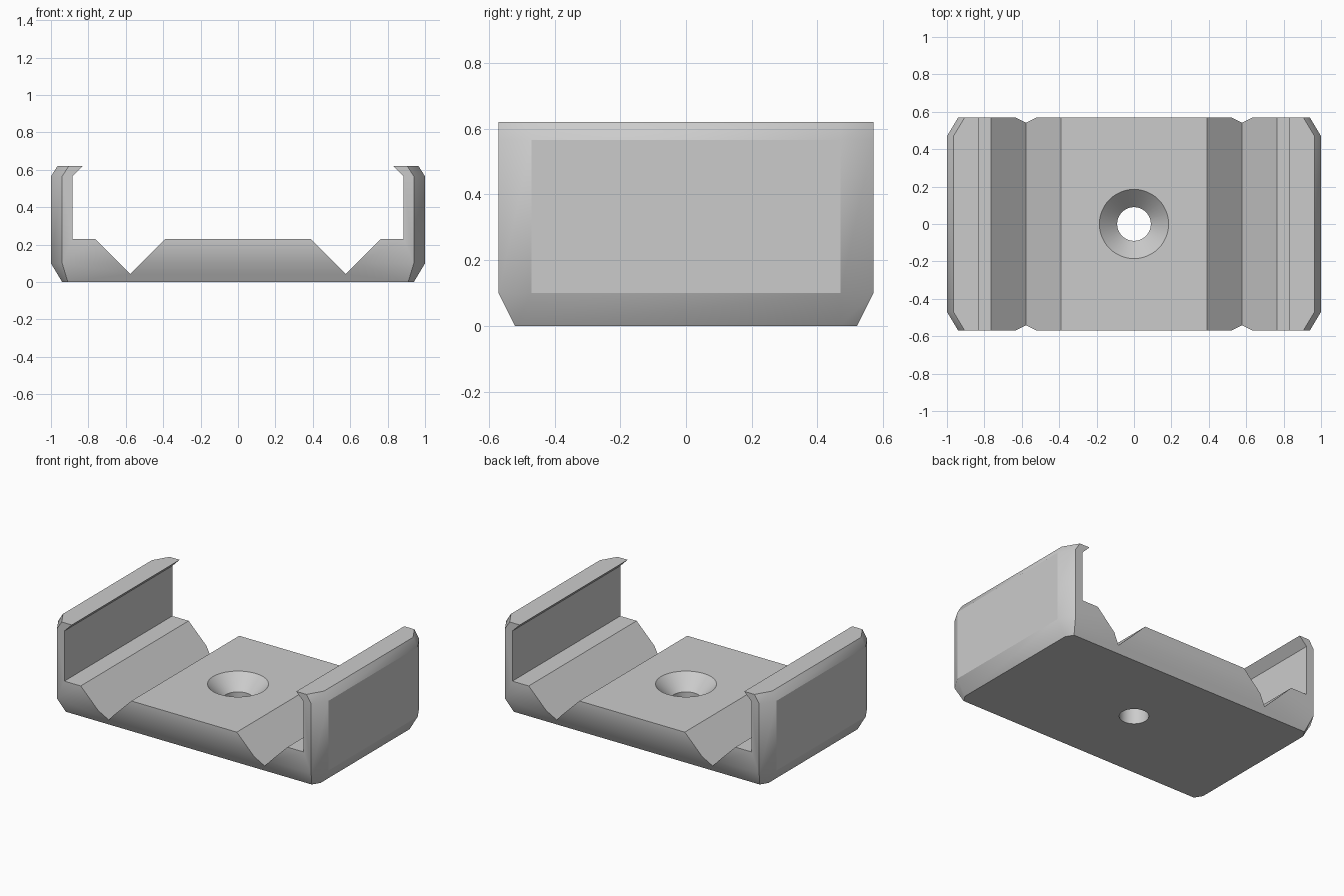
import bpy, bmesh
from math import cos, sin, pi, radians

cube = bpy.data.objects.get("Cube")
if cube:
    bpy.data.objects.remove(cube, do_unlink=True)

grey = bpy.data.materials.new("plain grey")
grey.use_nodes = True
grey.diffuse_color = (0.6, 0.6, 0.6, 1)
grey.node_tree.nodes["Principled BSDF"].inputs["Base Color"].default_value = (0.6, 0.6, 0.6, 1)


def loft(name, rings):
    """Solid through equal-length rings of points, capped at both ends."""
    bm = bmesh.new()
    loops = [[bm.verts.new(p) for p in ring] for ring in rings]
    n = len(loops[0])
    for a, b in zip(loops, loops[1:]):
        for i in range(n):
            j = (i + 1) % n
            bm.faces.new((a[i], a[j], b[j], b[i]))
    bm.faces.new(loops[0][::-1])
    bm.faces.new(loops[-1])
    bmesh.ops.recalc_face_normals(bm, faces=bm.faces)
    mesh = bpy.data.meshes.new(name)
    bm.to_mesh(mesh)
    bm.free()
    mesh.materials.append(grey)
    ob = bpy.data.objects.new(name, mesh)
    bpy.context.collection.objects.link(ob)
    return ob


def octagon(z, x_side, y_side, x_end, y_end):
    """Rectangle with cut corners: side edge at x_side, end edge at y_end."""
    quarter = [(x_side, y_side), (x_end, y_end)]
    half = quarter + [(-x, y) for x, y in reversed(quarter)]
    return [(x, y, z) for x, y in half + [(-x, -y) for x, y in half]]


def circle(r, z, n=48):
    return [(r * cos(2 * pi * i / n), r * sin(2 * pi * i / n), z) for i in range(n)]


# Chamfered outer block
bracket = loft("clip_bracket", [
    octagon(0.0, 0.94, 0.47, 0.91, 0.52),
    octagon(0.1, 1.0, 0.47, 0.94, 0.57),
    octagon(0.565, 1.0, 0.47, 0.94, 0.57),
    octagon(0.62, 0.965, 0.47, 0.905, 0.57),
])

# Channel between the walls, with lips and two V grooves
half = [(0.39, 0.23), (0.577, 0.043), (0.764, 0.23), (0.885, 0.23), (0.885, 0.565), (0.78, 0.67)]
profile = half + [(-x, z) for x, z in reversed(half)]
channel = loft("channel_cutter", [[(x, y, z) for x, z in profile] for y in (-0.8, 0.8)])

# Countersunk screw hole
hole = loft("screw_hole_cutter", [circle(0.09, -0.1), circle(0.09, 0.135),
                                  circle(0.185, 0.23), circle(0.235, 0.28)])

bpy.ops.object.select_all(action="DESELECT")
bracket.select_set(True)
bpy.context.view_layer.objects.active = bracket
for cutter in (channel, hole):
    cutter.hide_render = True
    mod = bracket.modifiers.new(cutter.name, "BOOLEAN")
    mod.operation = "DIFFERENCE"
    mod.solver = "EXACT"
    mod.object = cutter
    bpy.ops.object.modifier_apply(modifier=mod.name)
    bpy.data.objects.remove(cutter, do_unlink=True)

bpy.ops.object.shade_smooth_by_angle(angle=radians(30))
